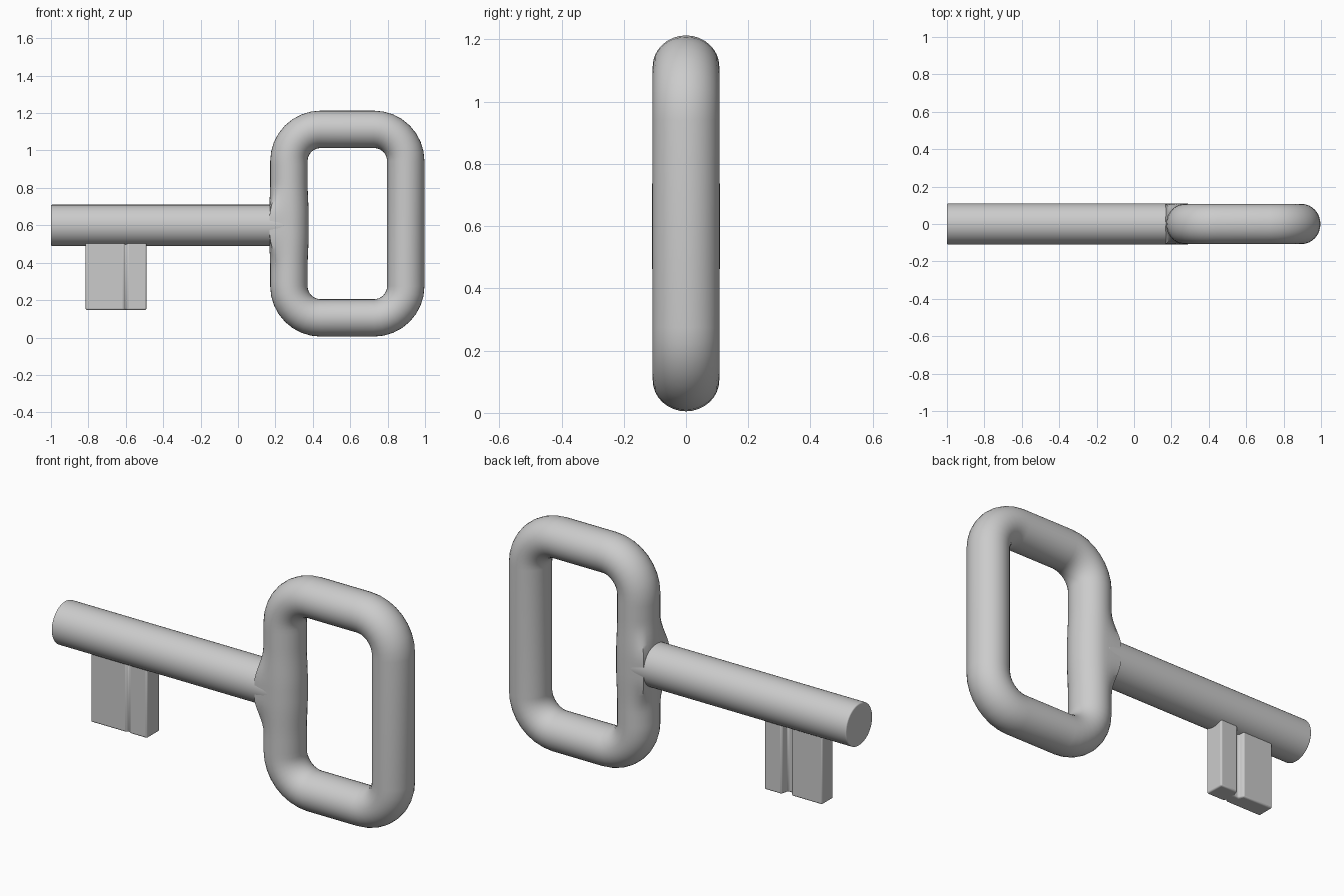
import bpy, bmesh, math
from mathutils import Vector

if "Cube" in bpy.data.objects:
    bpy.data.objects.remove(bpy.data.objects["Cube"])

SHAFT_Z, SHAFT_R = 0.60, 0.11


def finish(name, bm, angle=35, bevel=0):
    bmesh.ops.recalc_face_normals(bm, faces=bm.faces)
    me = bpy.data.meshes.new(name)
    bm.to_mesh(me)
    bm.free()
    ob = bpy.data.objects.new(name, me)
    bpy.context.collection.objects.link(ob)
    if bevel:
        mod = ob.modifiers.new("soft_edges", 'BEVEL')
        mod.width, mod.segments, mod.limit_method = bevel, 3, 'ANGLE'
    bpy.ops.object.select_all(action='DESELECT')
    bpy.context.view_layer.objects.active = ob
    ob.select_set(True)
    bpy.ops.object.shade_smooth_by_angle(angle=math.radians(angle))
    return ob


def smoothstep(t):
    t = max(0.0, min(1.0, t))
    return t * t * (3 - 2 * t)


# Bow centre line: rounded rectangle, with points and outward directions
def bow_path():
    x0, x1, z0, z1, r = 0.272, 0.897, 0.105, 1.113, 0.17
    corners = [(x1 - r, z1 - r, 0), (x0 + r, z1 - r, 90),
               (x0 + r, z0 + r, 180), (x1 - r, z0 + r, 270)]
    pts = []
    for cx, cz, a0 in corners:
        for i in range(9):
            a = math.radians(a0 + 90 * i / 8)
            d = Vector((math.cos(a), 0, math.sin(a)))
            pts.append((Vector((cx, 0, cz)) + r * d, d))
        if a0 == 90:  # extra rings where the bar swells into the shaft
            for i in range(1, 28):
                z = (z1 - r) + (z0 - z1 + 2 * r) * i / 28
                pts.append((Vector((x0, 0, z)), Vector((-1, 0, 0))))
    return pts


# Bow: swept tube, squared off on its shaft side to form the blended socket
bm = bmesh.new()
SIDES = 32
rings = []
for p, d in bow_path():
    blend = 0.0
    if d.x < -0.99:
        blend = 1 - smoothstep((abs(p.z - SHAFT_Z) - 0.04) / 0.19)
    ring = []
    for k in range(SIDES):
        a = 2 * math.pi * k / SIDES
        u, v = math.cos(a), math.sin(a)
        if u > 0 and blend:
            m = max(abs(u), abs(v)) ** (0.92 * blend)
            u, v = u / m, v / m
        co = p + d * (0.1 + 0.006 * blend) * u
        co.y = (0.107 + 0.003 * blend) * v
        ring.append(bm.verts.new(co))
    rings.append(ring)
for i, a in enumerate(rings):
    b = rings[(i + 1) % len(rings)]
    for k in range(SIDES):
        n = (k + 1) % SIDES
        bm.faces.new((a[k], a[n], b[n], b[k]))
finish("bow", bm, 50)

# Shaft: round bar lying along x
bm = bmesh.new()
bmesh.ops.create_cone(bm, cap_ends=True, segments=48, radius1=SHAFT_R,
                      radius2=SHAFT_R, depth=1.25)
for v in bm.verts:
    x, y, z = v.co
    v.co = (z - 0.375, y, SHAFT_Z + x)
finish("shaft", bm, 40, 0.006)

# Bit: grooved plate profile extruded up into the shaft
profile = [(-0.815, -0.05), (-0.61, -0.05), (-0.60, -0.038), (-0.59, -0.05),
           (-0.49, -0.05), (-0.49, 0.055), (-0.59, 0.055), (-0.60, 0.015),
           (-0.63, 0.015), (-0.64, 0.042), (-0.815, 0.042)]
bm = bmesh.new()
face = bm.faces.new([bm.verts.new((x, y, 0.148)) for x, y in profile])
top = bmesh.ops.extrude_face_region(bm, geom=[face])
bmesh.ops.translate(bm, vec=(0, 0, 0.40),
                    verts=[g for g in top["geom"] if isinstance(g, bmesh.types.BMVert)])
finish("bit", bm, 35, 0.008)
